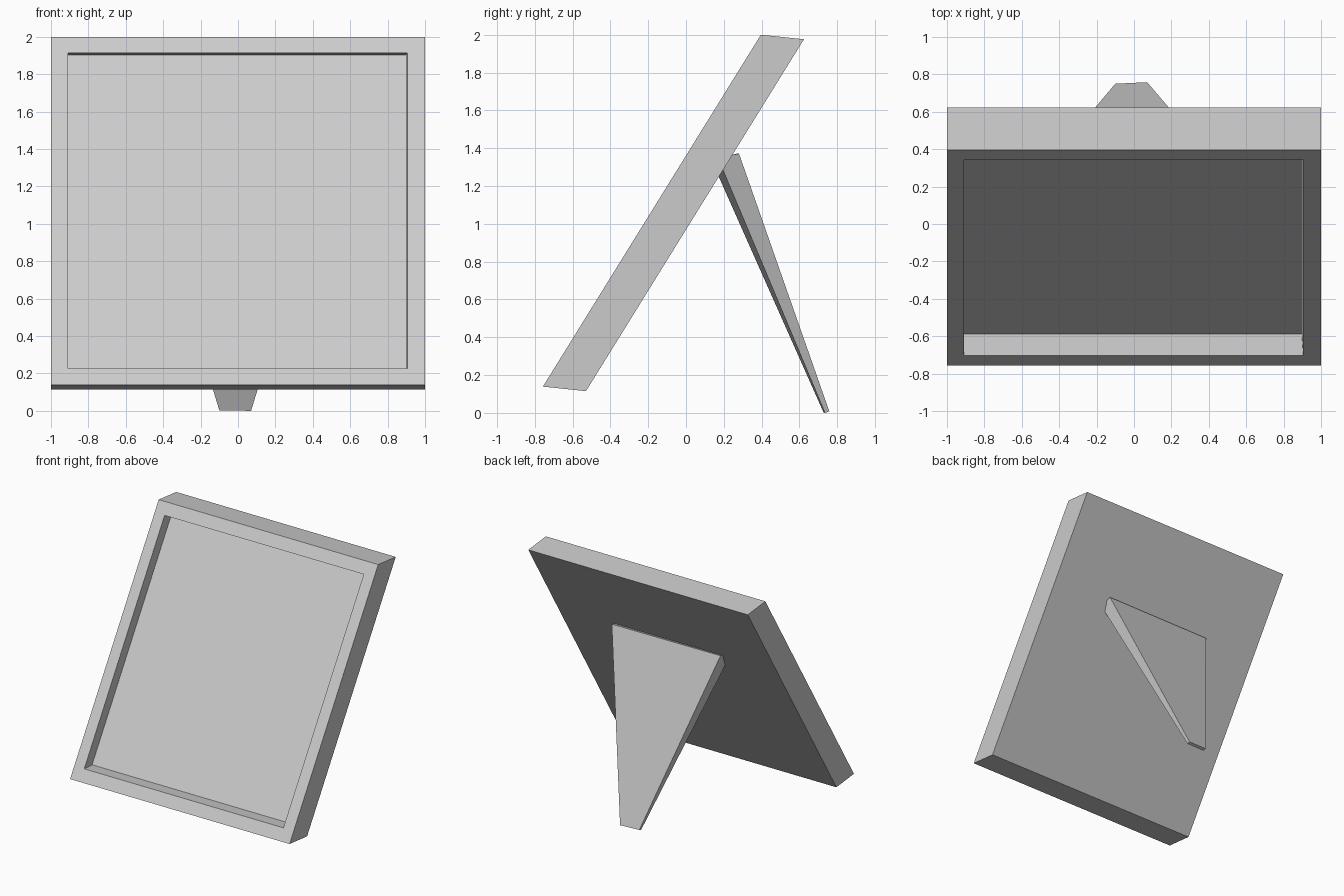
import bpy, bmesh
from mathutils import Vector

if "Cube" in bpy.data.objects:
    bpy.data.objects.remove(bpy.data.objects["Cube"])


def loft(name, rings):
    """Skin a stack of four-cornered rings and cap both ends."""
    bm = bmesh.new()
    loops = [[bm.verts.new(p) for p in ring] for ring in rings]
    for a, b in zip(loops, loops[1:]):
        for i in range(4):
            j = (i + 1) % 4
            bm.faces.new((a[i], a[j], b[j], b[i]))
    bm.faces.new(loops[0][::-1])
    bm.faces.new(loops[-1])
    bmesh.ops.recalc_face_normals(bm, faces=bm.faces)
    mesh = bpy.data.meshes.new(name)
    bm.to_mesh(mesh)
    bm.free()
    obj = bpy.data.objects.new(name, mesh)
    bpy.context.collection.objects.link(obj)
    return obj


# Leaning directions of the frame: up the front face, and through to the back
origin = Vector((0, -0.757, 0.139))
up = Vector((0, 1.153, 1.861))
depth = Vector((-0.016, 0.228, -0.024))


def frame_ring(left, right, low, high, d):
    corners = ((left, low), (right, low), (right, high), (left, high))
    return [origin + Vector((x, 0, 0)) + up * u + depth * d for x, u in corners]


# Picture frame with recessed panel: back, front rim, rim inner edge, panel
back = [Vector((p.x + 0.016, p.y, p.z)) for p in frame_ring(-1, 1, 0, 1, 1)]
loft("picture_frame", [
    back,
    frame_ring(-1, 1, 0, 1, 0),
    frame_ring(-0.909, 0.905, 0.047, 0.954, 0),
    frame_ring(-0.909, 0.905, 0.047, 0.954, 0.5),
])

# Tapered support leg, its top end embedded in the back of the frame
loft("support_leg", [
    [(-0.10, 0.727, 0.003), (0.07, 0.735, 0.0), (0.07, 0.758, 0.008), (-0.10, 0.75, 0.012)],
    [(-0.505, 0.135, 1.335), (0.48, 0.170, 1.345), (0.48, 0.28, 1.372), (-0.505, 0.272, 1.372)],
])
